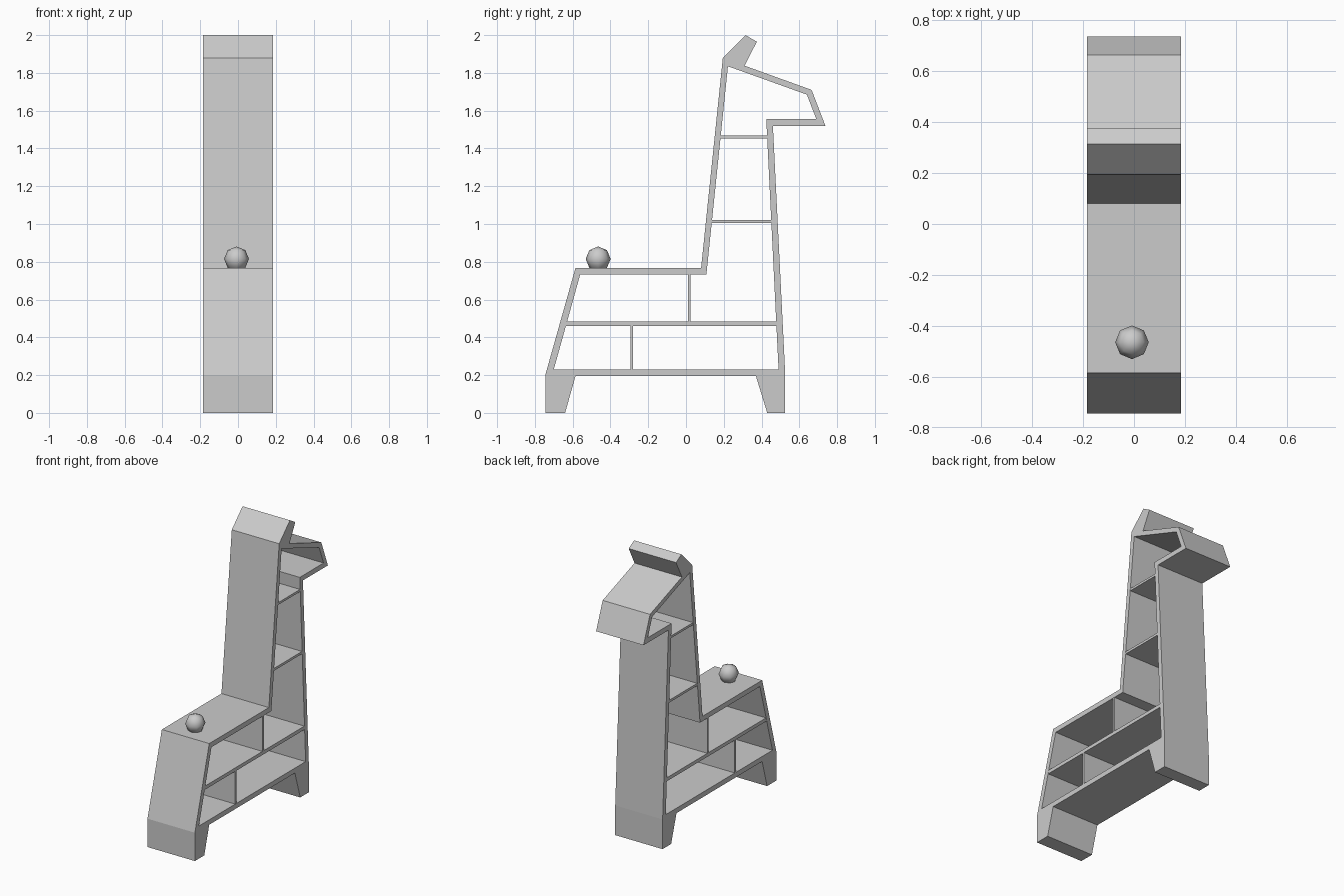
import bpy, bmesh
from mathutils import Matrix

HALF = 0.185  # half the depth of the shelf unit along x

cube = bpy.data.objects.get("Cube")
if cube:
    bpy.data.objects.remove(cube, do_unlink=True)

grey = bpy.data.materials.new("plain_grey")
grey.use_nodes = True
grey.diffuse_color = (0.6, 0.6, 0.6, 1)
grey.node_tree.nodes["Principled BSDF"].inputs["Base Color"].default_value = (0.6, 0.6, 0.6, 1)

# Profile axes (y, z, x) turned into world axes
SIDEWAYS = Matrix(((0, 0, 1, 0), (1, 0, 0, 0), (0, 1, 0, 0), (0, 0, 0, 1)))


def add_object(name, mesh):
    mesh.materials.clear()
    mesh.materials.append(grey)
    obj = bpy.data.objects.new(name, mesh)
    bpy.context.collection.objects.link(obj)
    return obj


def extruded_profile(name, loops, half):
    """Fill closed (y, z) loops, inner ones as holes, and extrude along x."""
    curve = bpy.data.curves.new(name + "_profile", "CURVE")
    curve.dimensions = "2D"
    curve.fill_mode = "BOTH"
    curve.extrude = half
    for loop in loops:
        spline = curve.splines.new("POLY")
        spline.points.add(len(loop) - 1)
        for point, (y, z) in zip(spline.points, loop):
            point.co = (y, z, 0, 1)
        spline.use_cyclic_u = True
    helper = bpy.data.objects.new(name + "_profile", curve)
    bpy.context.collection.objects.link(helper)
    bpy.context.view_layer.update()
    graph = bpy.context.evaluated_depsgraph_get()
    mesh = bpy.data.meshes.new_from_object(helper.evaluated_get(graph))
    bpy.data.objects.remove(helper, do_unlink=True)
    bm = bmesh.new()
    bm.from_mesh(mesh)
    bmesh.ops.transform(bm, matrix=SIDEWAYS, verts=bm.verts)
    bmesh.ops.remove_doubles(bm, verts=bm.verts, dist=0.0001)
    bmesh.ops.recalc_face_normals(bm, faces=bm.faces)
    for face in bm.faces:
        face.smooth = False
    bm.to_mesh(mesh)
    bm.free()
    return add_object(name, mesh)


# Outer frame: feet, back, neck, ear, snout and chest in one outline
outline = [(-0.745, 0), (-0.745, 0.2), (-0.585, 0.768), (0.08, 0.768),
           (0.195, 1.88), (0.315, 2.0), (0.375, 1.965), (0.31, 1.838),
           (0.665, 1.71), (0.738, 1.52), (0.46, 1.52), (0.525, 0.21),
           (0.525, 0), (0.43, 0), (0.37, 0.195), (-0.585, 0.195), (-0.64, 0)]
opening = [(-0.7, 0.23), (-0.56, 0.733), (0.108, 0.733), (0.222, 1.835),
           (0.64, 1.685), (0.69, 1.555), (0.425, 1.555), (0.49, 0.23)]
extruded_profile("animal_frame", [outline, opening], HALF)

# Shelves and dividers, ends let slightly into the frame
boards = {
    "body_shelf": (-0.645, 0.49, 0.46, 0.485),
    "lower_divider": (-0.295, -0.28, 0.22, 0.47),
    "upper_divider": (0.01, 0.025, 0.475, 0.74),
    "neck_shelf_lower": (0.125, 0.46, 1.005, 1.022),
    "neck_shelf_upper": (0.175, 0.44, 1.452, 1.468),
}
for name, (y0, y1, z0, z1) in boards.items():
    extruded_profile(name, [[(y0, z0), (y1, z0), (y1, z1), (y0, z1)]], HALF - 0.001)

# Ball resting on the back
bm = bmesh.new()
bmesh.ops.create_uvsphere(bm, u_segments=8, v_segments=4, radius=0.066)
bmesh.ops.translate(bm, verts=bm.verts, vec=(-0.008, -0.465, 0.815))
for face in bm.faces:
    face.smooth = True
ball_mesh = bpy.data.meshes.new("tail_ball")
bm.to_mesh(ball_mesh)
bm.free()
add_object("tail_ball", ball_mesh)
